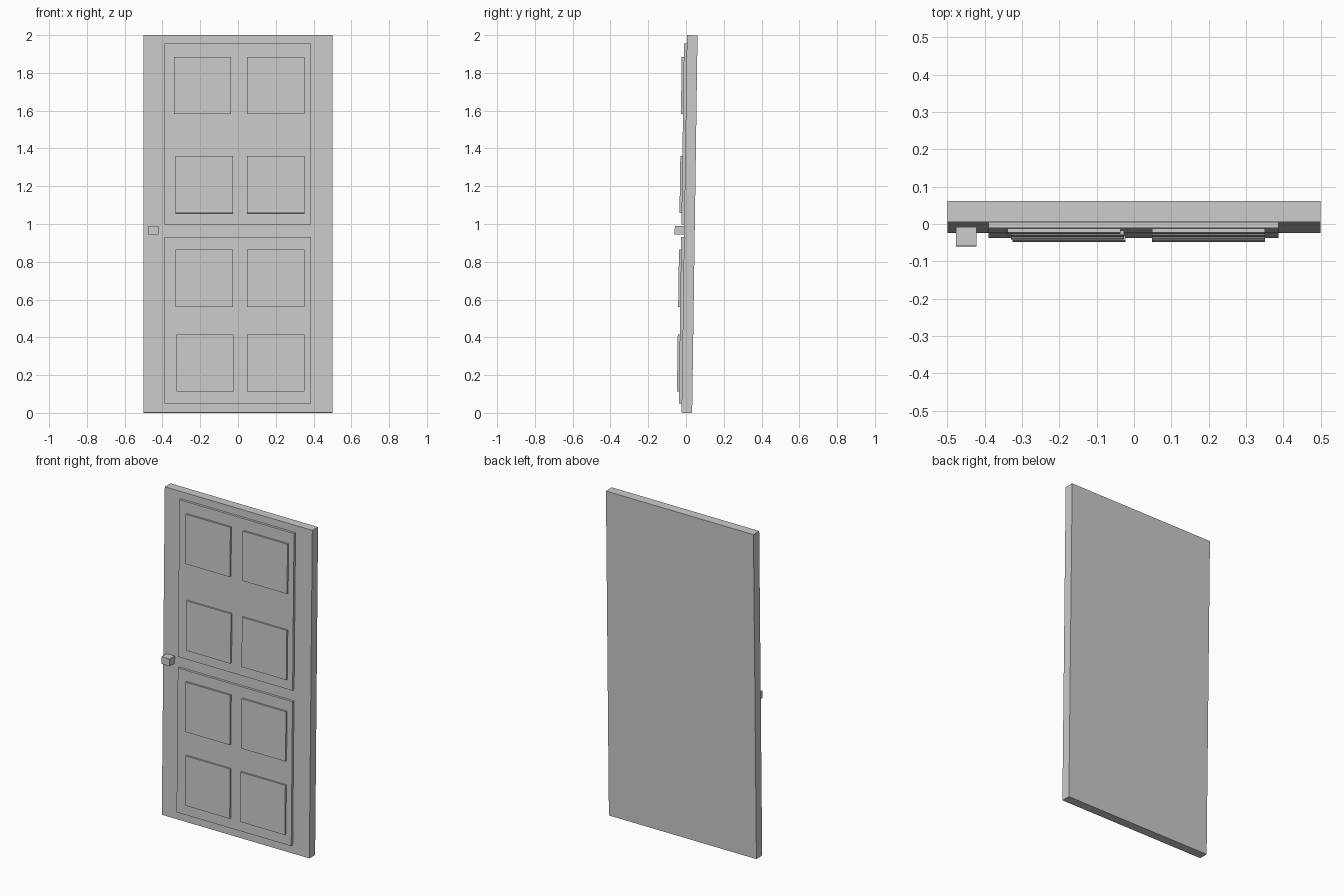
import bpy, bmesh
from mathutils import Matrix

if "Cube" in bpy.data.objects:
    bpy.data.objects.remove(bpy.data.objects["Cube"])

# The whole door leans back very slightly
LEAN = Matrix.Translation((0, -0.0235, 0.0008)) @ Matrix.Rotation(-0.0143, 4, 'X')


def box(name, x, y, z):
    """Box from (min, max) ranges in the door's own upright frame (front at y = 0)."""
    size = [r[1] - r[0] for r in (x, y, z)]
    mid = [(r[0] + r[1]) / 2 for r in (x, y, z)]
    bm = bmesh.new()
    bmesh.ops.create_cube(bm, size=1, matrix=Matrix.Translation(mid) @ Matrix.Diagonal((*size, 1)))
    mesh = bpy.data.meshes.new(name)
    bm.to_mesh(mesh)
    bm.free()
    obj = bpy.data.objects.new(name, mesh)
    obj.matrix_world = LEAN
    bpy.context.collection.objects.link(obj)
    return obj


# Door slab
box("door_slab", (-0.5, 0.5), (0, 0.056), (0, 1.999))

# Two large raised plates
PLATE = 0.015
box("upper_plate", (-0.39, 0.387), (-PLATE, 0.003), (0.997, 1.955))
box("lower_plate", (-0.39, 0.387), (-PLATE, 0.003), (0.05, 0.93))

# Eight square panels: (left column x, bottom z) per row
SIDE = 0.303
rows = [(-0.339, 1.581), (-0.33, 1.056), (-0.33, 0.56), (-0.326, 0.112)]
for i, (left_x, z) in enumerate(rows, 1):
    for side, x in (("left", left_x), ("right", 0.048)):
        box(f"panel_{side}_row_{i}", (x, x + SIDE), (-PLATE - 0.011, -PLATE + 0.003), (z, z + SIDE))

# Square door knob
box("door_knob", (-0.477, -0.422), (-0.05, 0.003), (0.944, 0.988))
